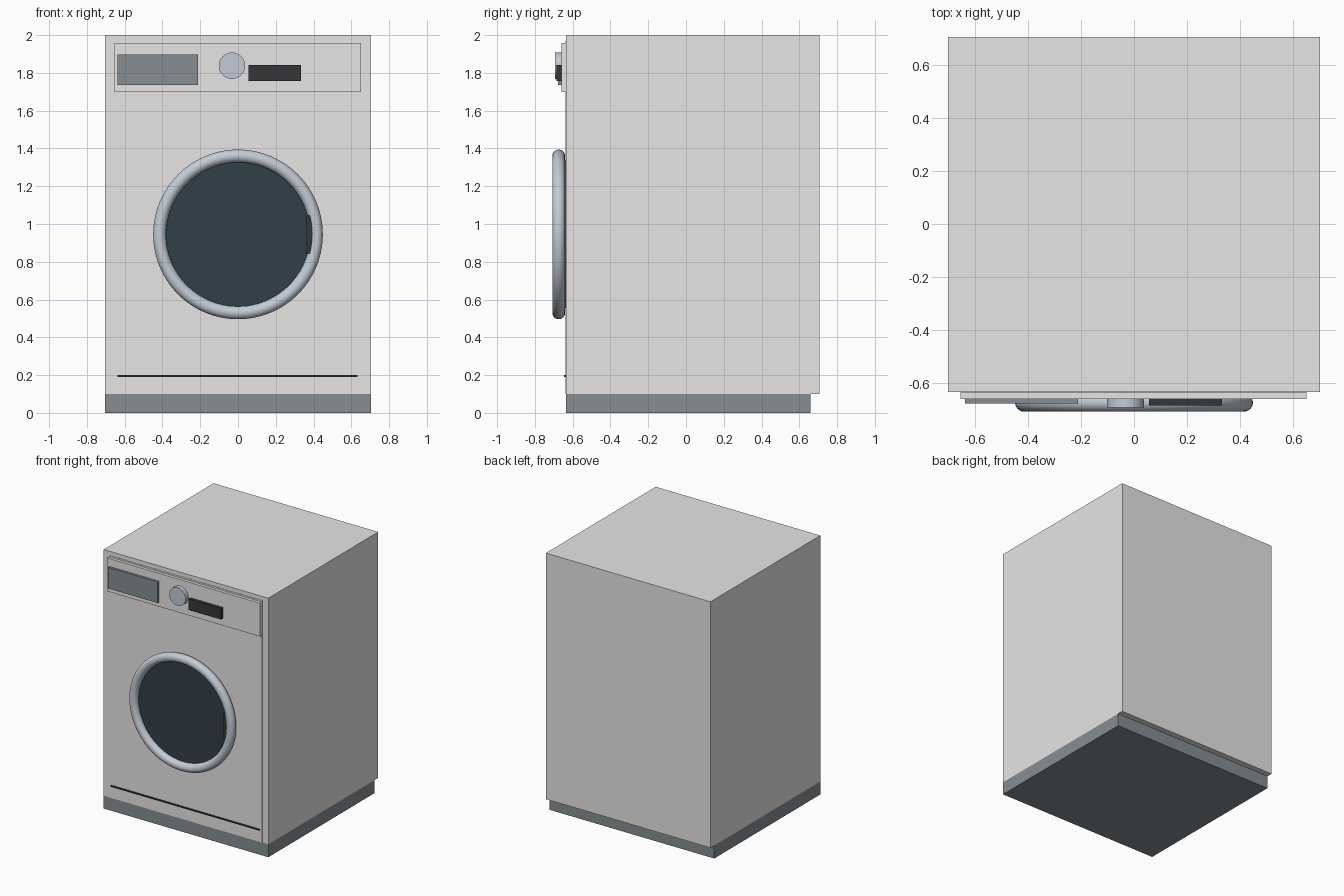
import bpy
import math

if "Cube" in bpy.data.objects:
    bpy.data.objects.remove(bpy.data.objects["Cube"])


def material(name, rgb):
    m = bpy.data.materials.new(name)
    m.diffuse_color = (*rgb, 1)
    m.use_nodes = True
    m.node_tree.nodes["Principled BSDF"].inputs["Base Color"].default_value = m.diffuse_color
    return m


WHITE = material("warm_white", (0.80, 0.79, 0.77))
PLINTH = material("plinth_grey", (0.24, 0.27, 0.29))
CHROME = material("pale_metal", (0.55, 0.60, 0.67))
GLASS = material("dark_glass", (0.03, 0.05, 0.065))
BLACK = material("black", (0.035, 0.037, 0.04))


def box(name, x, y, z, mat):
    """Box from (min, max) ranges."""
    bpy.ops.mesh.primitive_cube_add(size=1, location=[sum(r) / 2 for r in (x, y, z)])
    ob = bpy.context.object
    ob.name = name
    ob.scale = [r[1] - r[0] for r in (x, y, z)]
    bpy.ops.object.transform_apply(location=False, rotation=False, scale=True)
    ob.data.materials.append(mat)
    return ob


def disc(name, x, z, radius, y, mat, sides=64):
    """Cylinder facing the front, between two y values."""
    bpy.ops.mesh.primitive_cylinder_add(
        vertices=sides, radius=radius, depth=y[1] - y[0],
        location=(x, sum(y) / 2, z), rotation=(math.pi / 2, 0, 0))
    ob = bpy.context.object
    ob.name = name
    ob.data.materials.append(mat)
    bpy.ops.object.shade_smooth_by_angle()
    return ob


# Cabinet, plinth and back panel
box("cabinet", (-0.703, 0.703), (-0.634, 0.662), (0.10, 2.0), WHITE)
box("plinth", (-0.703, 0.703), (-0.634, 0.66), (0, 0.10), PLINTH)
box("back_panel", (-0.703, 0.703), (0.662, 0.706), (0.10, 2.0), WHITE)
box("front_panel", (-0.655, 0.652), (-0.637, -0.62), (0.10, 1.968), WHITE)

# Control fascia with drawer, knob and display
box("control_fascia", (-0.655, 0.652), (-0.66, -0.63), (1.70, 1.957), WHITE)
box("detergent_drawer", (-0.637, -0.212), (-0.678, -0.65), (1.735, 1.897), PLINTH)
disc("program_knob", -0.032, 1.838, 0.07, (-0.693, -0.65), CHROME, 48)
box("display", (0.056, 0.333), (-0.685, -0.65), (1.756, 1.841), BLACK)

# Round door: ring, glass and handle
bpy.ops.mesh.primitive_torus_add(
    major_radius=0.415, minor_radius=0.034, major_segments=96, minor_segments=24,
    location=(0, -0.674, 0.945), rotation=(math.pi / 2, 0, 0))
ring = bpy.context.object
ring.name = "door_ring"
ring.data.materials.append(CHROME)
bpy.ops.object.shade_smooth_by_angle()
disc("door_glass", 0, 0.945, 0.39, (-0.668, -0.63), GLASS)
box("door_handle", (0.362, 0.425), (-0.70, -0.65), (0.845, 1.045), BLACK)

# Service flap seam above the plinth
box("lower_seam", (-0.637, 0.633), (-0.645, -0.63), (0.19, 0.20), BLACK)
